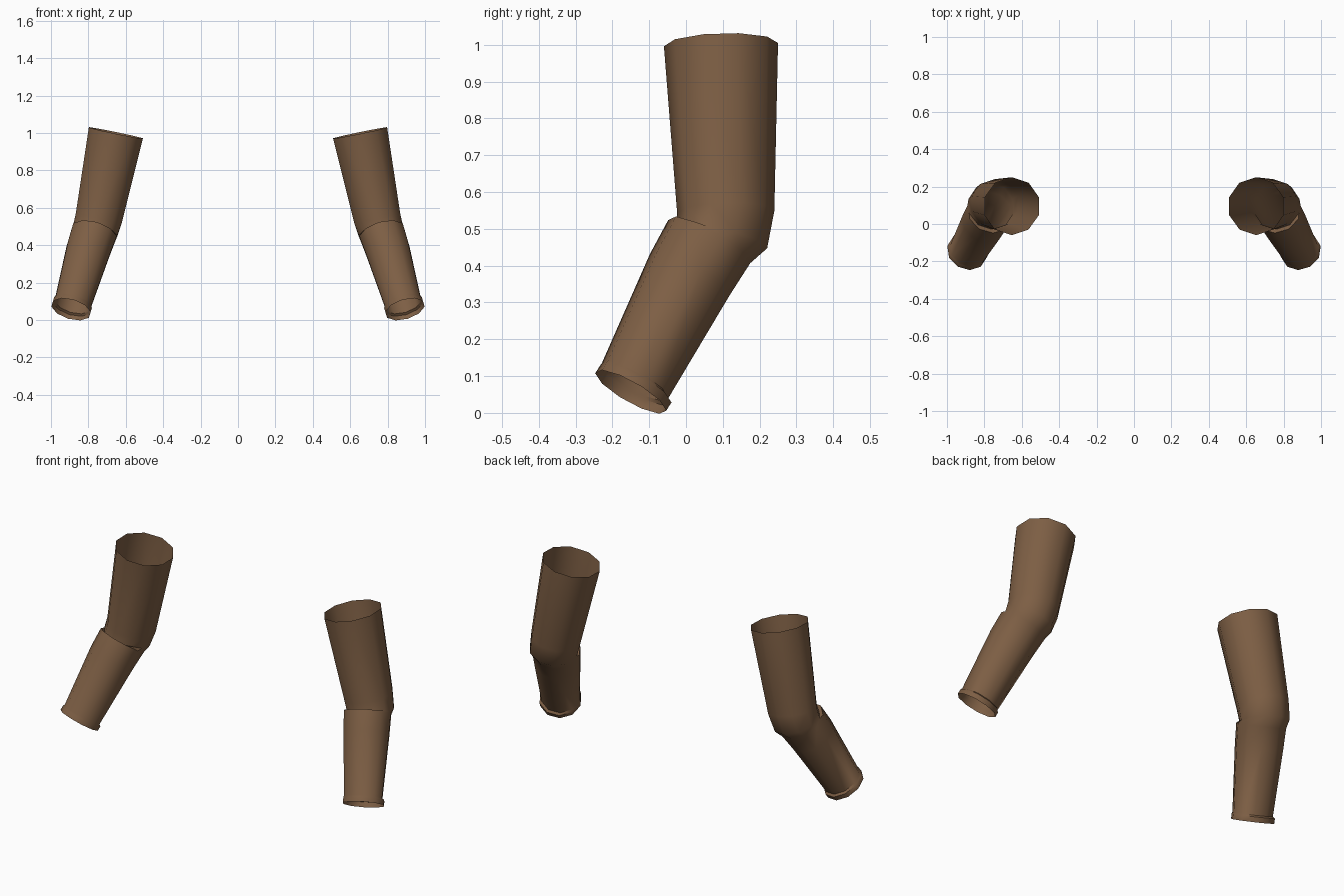
import bpy, bmesh, math
from mathutils import Vector

if "Cube" in bpy.data.objects:
    bpy.data.objects.remove(bpy.data.objects["Cube"])

SIDES = 10
brown = bpy.data.materials.new("brown cloth")
brown.diffuse_color = (0.205, 0.113, 0.058, 1)
brown.use_nodes = True
brown.node_tree.nodes["Principled BSDF"].inputs["Base Color"].default_value = brown.diffuse_color

# Rings down one sleeve: centre, axis direction, radius
RINGS = [
    ((0.653, 0.095, 1.000), (0.20, 0.03, -0.97), 0.155),    # shoulder opening
    ((0.744, 0.108, 0.545), (0.20, 0.03, -0.97), 0.132),    # above elbow
    ((0.765, 0.096, 0.472), (0.22, -0.20, -0.95), 0.127),   # crease in the elbow
    ((0.770, 0.063, 0.465), (0.25, -0.48, -0.84), 0.127),   # top of forearm
    ((0.800, 0.010, 0.375), (0.25, -0.48, -0.84), 0.123),   # forearm
    ((0.883, -0.138, 0.088), (0.25, -0.48, -0.84), 0.103),  # above cuff
    ((0.886, -0.136, 0.079), (0.25, -0.48, -0.84), 0.110),  # cuff lip
    ((0.893, -0.150, 0.057), (0.25, -0.48, -0.84), 0.110),  # cuff opening
]


def ring_points(centre, axis, radius, side):
    d = Vector(axis).normalized()
    v = (Vector((0, 1, 0)) - d * d.y).normalized()
    u = v.cross(d)
    pts = []
    for i in range(SIDES):
        a = 2 * math.pi * i / SIDES
        p = Vector(centre) + radius * (math.cos(a) * v + math.sin(a) * u)
        pts.append(Vector((p.x * side, p.y, p.z)))
    return pts


def make_sleeve(name, side):
    bm = bmesh.new()
    rows = [[bm.verts.new(p) for p in ring_points(*r, side)] for r in RINGS]
    for a, b in zip(rows, rows[1:]):
        for i in range(SIDES):
            j = (i + 1) % SIDES
            bm.faces.new((a[i], a[j], b[j], b[i]))
    # Point the open tube's faces outward
    bm.faces.ensure_lookup_table()
    bm.normal_update()
    f = bm.faces[0]
    if f.normal.dot(f.calc_center_median() - Vector((0.70 * side, 0.1, 0.77))) < 0:
        bmesh.ops.reverse_faces(bm, faces=bm.faces[:])
    mesh = bpy.data.meshes.new(name)
    bm.to_mesh(mesh)
    bm.free()
    mesh.materials.append(brown)
    obj = bpy.data.objects.new(name, mesh)
    bpy.context.collection.objects.link(obj)
    bpy.ops.object.select_all(action='DESELECT')
    obj.select_set(True)
    bpy.context.view_layer.objects.active = obj
    bpy.ops.object.shade_smooth_by_angle(angle=math.radians(50))


make_sleeve("right_sleeve", 1)
make_sleeve("left_sleeve", -1)
